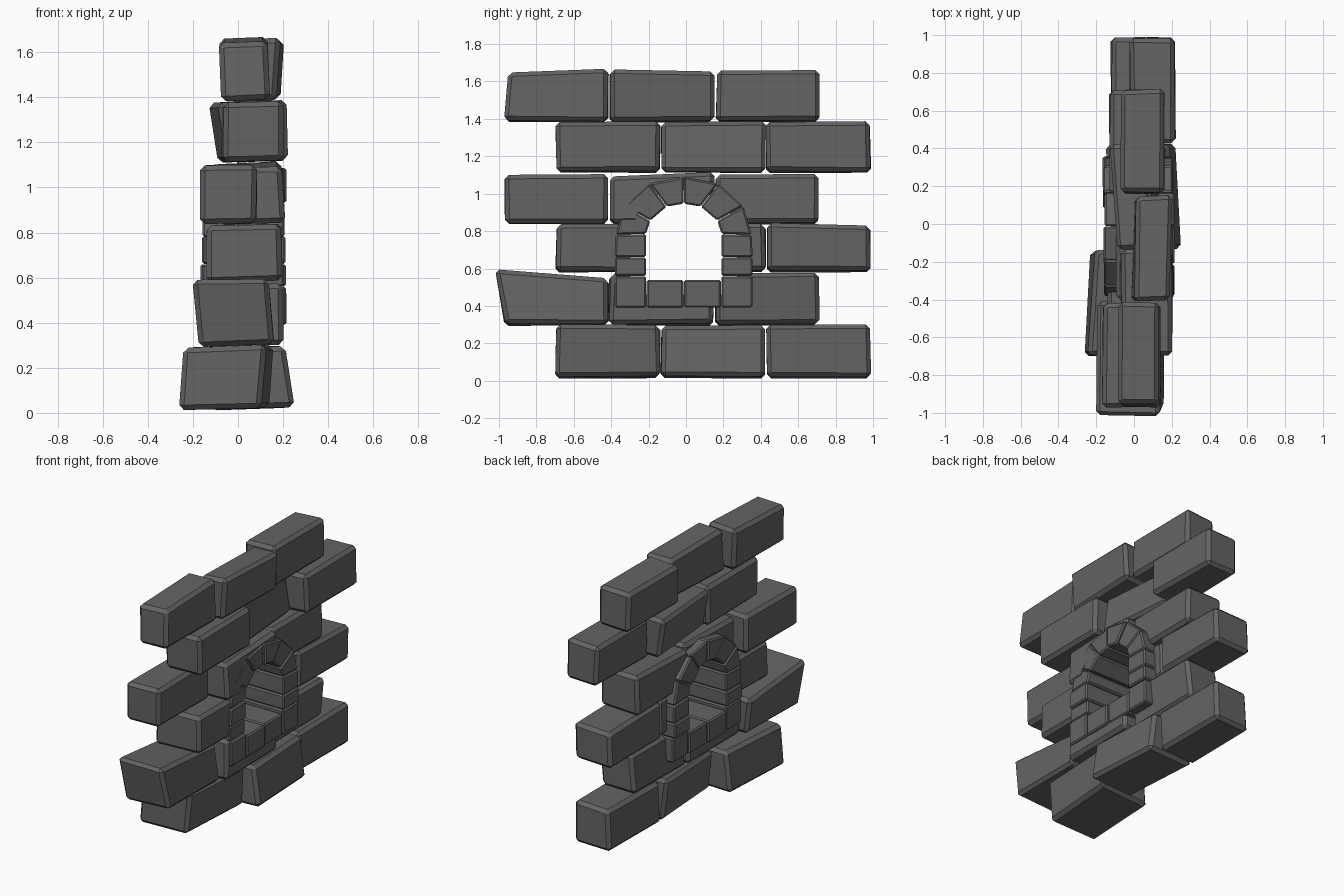
import bpy, bmesh, random
from mathutils import Vector

random.seed(4)
cube = bpy.data.objects.get("Cube")
if cube:
    bpy.data.objects.remove(cube, do_unlink=True)

stone = bpy.data.materials.new("dark grey stone")
stone.use_nodes = True
GREY = (0.127, 0.127, 0.127, 1)
stone.diffuse_color = GREY
stone.node_tree.nodes["Principled BSDF"].inputs["Base Color"].default_value = GREY

CENTRE = -0.012     # middle of the window along y


def make_object(name, bm):
    bmesh.ops.recalc_face_normals(bm, faces=bm.faces)
    mesh = bpy.data.meshes.new(name)
    bm.to_mesh(mesh)
    bm.free()
    mesh.materials.append(stone)
    obj = bpy.data.objects.new(name, mesh)
    bpy.context.collection.objects.link(obj)
    return obj


def prism(name, near, far, bevel=0.0):
    """Solid between two matching outlines, with chamfered edges."""
    bm = bmesh.new()
    a = [bm.verts.new(p) for p in near]
    b = [bm.verts.new(p) for p in far]
    bm.faces.new(a)
    bm.faces.new(b[::-1])
    for i in range(len(a)):
        j = (i + 1) % len(a)
        bm.faces.new((a[j], a[i], b[i], b[j]))
    if bevel:
        bmesh.ops.bevel(bm, geom=bm.edges[:], offset=bevel, segments=1,
                        affect='EDGES', profile=0.5)
    return make_object(name, bm)


def jitter(amount):
    return random.uniform(-amount, amount)


def brick(name, x, y, z, twist=0, lean=0, splay=0, rise=0):
    """Uneven block: twist turns it along y, lean tips the top in x,
    splay pushes the top out at the low y end, rise tilts the top."""
    def outline(i):
        side = i - 0.5
        pts = []
        for j, k in ((0, 0), (1, 0), (1, 1), (0, 1)):
            pts.append(Vector((
                x[i] + twist * (j - 0.5) + lean * (k - 0.5) + jitter(0.006),
                y[j] - splay * k * (1 - j) + jitter(0.006),
                z[k] + rise * k * (0.5 - j) + side * 0.01 + jitter(0.004))))
        return pts
    return prism(name, outline(0), outline(1), 0.022)


# Window outline, half of it, from the foot up to the crown
outer = [(.37, .39), (.37, .56), (.37, .66), (.365, .78), (.32, .935), (.185, 1.055), (0, 1.09)]
inner = [(.2, .39), (.2, .56), (.2, .66), (.2, .785), (.178, .855), (.09, .93), (0, .945)]
middle = [(Vector(a) + Vector(b)) / 2 for a, b in zip(outer, inner)]
middle[0].y = 0.46


def at(x, p, side=1):
    return Vector((x, CENTRE + side * p[0], p[1]))


# Opening cutter
loop = middle + [Vector((-p.x, p.y)) for p in middle[-2::-1]]
cutter = prism("opening_cutter", [at(-1, p) for p in loop], [at(1, p) for p in loop])
cutter.hide_render = True

# Wall bricks: courses from the ground up, each brick with its x range and shape
courses = [
    ((.03, .295), [(-.235, .13, dict(twist=.03, lean=.02)),
                   (-.12, .215, dict(twist=-.03, lean=-.035)),
                   (-.11, .155, dict(lean=.01))]),
    ((.3, .57), [(-.185, .145, dict(lean=-.03, splay=.05, rise=.05)),
                 (-.12, .2, {}),
                 (-.1, .15, dict(lean=.02))]),
    ((.585, .835), [(-.14, .195, {}),
                    (-.1, .12, {}),
                    (-.12, .155, dict(rise=.015))]),
    ((.84, 1.1), [(-.165, .08, {}),
                  (-.09, .2, dict(lean=-.015, rise=-.02)),
                  (-.13, .15, dict(rise=-.01))]),
    ((1.115, 1.38), [(-.07, .2, {}),
                     (-.09, .11, dict(twist=-.05, lean=-.04)),
                     (-.02, .22, dict(rise=-.01))]),
    ((1.385, 1.655), [(-.08, .135, dict(lean=-.015, splay=-.015, rise=-.02)),
                      (0, .185, dict(lean=.015, twist=.015, rise=.01)),
                      (-.065, .16, dict(lean=-.01, splay=-.01))]),
]
bricks = []
for row, (z, blocks) in enumerate(courses):
    start = -.97 if row % 2 else -.695
    for col, (x0, x1, shape) in enumerate(blocks):
        y0 = start + col * .563
        bricks.append(brick(f"wall_brick_{row + 1}_{col + 1}", (x0, x1),
                            (y0, y0 + .555), z, **shape))

# Cut the opening through the bricks, then drop the cutter
for obj in bricks:
    mod = obj.modifiers.new("opening", 'BOOLEAN')
    mod.operation = 'DIFFERENCE'
    mod.solver = 'EXACT'
    mod.object = cutter
graph = bpy.context.evaluated_depsgraph_get()
for obj, mesh in [(o, bpy.data.meshes.new_from_object(o.evaluated_get(graph))) for o in bricks]:
    obj.modifiers.clear()
    obj.data = mesh
bpy.data.objects.remove(cutter, do_unlink=True)


# Window surround: jamb and arch stones, plus two sill stones
def surround_stone(name, corners, side):
    mid = sum((Vector(c) for c in corners), Vector((0, 0))) / 4
    pts = [mid + (Vector(c) - mid) * 0.98 for c in corners]
    back, front = -.16 + jitter(.008), .21 + jitter(.006)
    prism(name, [at(back, p, side) for p in pts], [at(front, p, side) for p in pts], 0.009)


for label, side in (("left", 1), ("right", -1)):
    for i in range(len(outer) - 1):
        part = "jamb" if i < 3 else "arch"
        surround_stone(f"{part}_stone_{label}_{i + 1}",
                       (outer[i], outer[i + 1], inner[i + 1], inner[i]), side)
    surround_stone(f"sill_stone_{label}", ((0, .39), (.2, .39), (.2, .54), (0, .54)), side)

# Stand the wall on the ground
walls = [o for o in bpy.context.collection.objects if o.type == 'MESH' and stone.name in o.data.materials]
low = min(v.co.z for o in walls for v in o.data.vertices)
for o in walls:
    for v in o.data.vertices:
        if v.co.z < 0.1:
            v.co.z -= low * 0.5 if low > 0 else low
